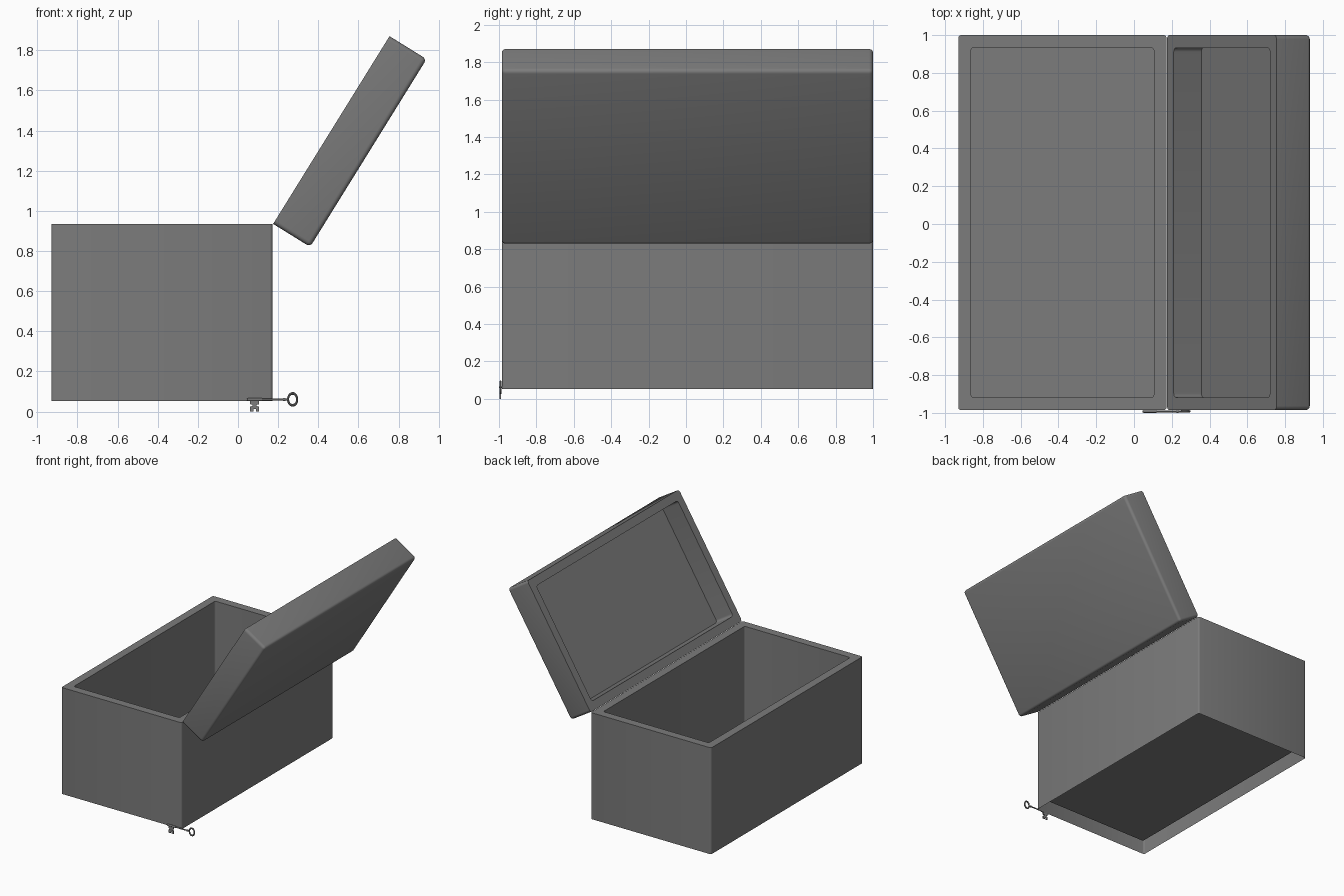
import bpy, bmesh, math
from mathutils import Matrix, Vector

if "Cube" in bpy.data.objects:
    bpy.data.objects.remove(bpy.data.objects["Cube"])

Y0, Y1 = -0.985, 1.0      # depth range shared by box and lid
WALL = 0.067
ROUND = math.radians(40)

dark = bpy.data.materials.new("dark_grey")
dark.diffuse_color = (0.2, 0.2, 0.2, 1)
dark.use_nodes = True
dark.node_tree.nodes["Principled BSDF"].inputs["Base Color"].default_value = dark.diffuse_color


def finish(name, bm, matrix=Matrix()):
    bmesh.ops.recalc_face_normals(bm, faces=bm.faces)
    me = bpy.data.meshes.new(name)
    bm.to_mesh(me)
    bm.free()
    me.materials.append(dark)
    ob = bpy.data.objects.new(name, me)
    bpy.context.collection.objects.link(ob)
    ob.matrix_world = matrix
    bpy.ops.object.select_all(action='DESELECT')
    ob.select_set(True)
    bpy.context.view_layer.objects.active = ob
    bpy.ops.object.shade_smooth_by_angle(angle=ROUND)
    return ob


def ring(bm, x0, x1, y0, y1, z):
    return [bm.verts.new((x, y, z)) for x, y in ((x0, y0), (x1, y0), (x1, y1), (x0, y1))]


def bridge(bm, a, b):
    for i in range(4):
        j = (i + 1) % 4
        bm.faces.new((a[i], a[j], b[j], b[i]))


def edges_between(a, b):
    return {e for v in a for e in v.link_edges if e.other_vert(v) in b}


def bevel(bm, edges, width, segments):
    bmesh.ops.bevel(bm, geom=list(edges), offset=width, segments=segments,
                    profile=0.5, affect='EDGES')


# Box: outer skin, top rim and inner tub, left open between the skins below
bm = bmesh.new()
bx0, bx1, top = -0.93, 0.172, 0.935
low = ring(bm, bx0, bx1, Y0, Y1, 0.053)
high = ring(bm, bx0, bx1, Y0, Y1, top)
rim = ring(bm, bx0 + WALL, bx1 - WALL, Y0 + WALL, Y1 - WALL, top)
inner = ring(bm, bx0 + WALL, bx1 - WALL, Y0 + WALL, Y1 - WALL, 0.121)
for a, b in ((low, high), (high, rim), (rim, inner)):
    bridge(bm, a, b)
bm.faces.new(inner)
bevel(bm, edges_between(low, high) | edges_between(rim, inner), 0.014, 3)
finish("chest_box", bm)

# Lid: shallow tray with rounded outer edges, swung open at the hinge line
bm = bmesh.new()
length, thick, depth = 1.1, 0.217, 0.172
outer = ring(bm, 0, length, Y0, Y1, -thick)
edge = ring(bm, 0, length, Y0, Y1, 0)
rim = ring(bm, WALL, length - WALL, Y0 + WALL, Y1 - WALL, 0)
inner = ring(bm, WALL, length - WALL, Y0 + WALL, Y1 - WALL, -depth)
bm.faces.new(outer)
for a, b in ((outer, edge), (edge, rim), (rim, inner)):
    bridge(bm, a, b)
bm.faces.new(inner)
bevel(bm, edges_between(outer, edge) | edges_between(outer, outer)
      | edges_between(rim, inner), 0.022, 4)
hinge = Matrix.Translation((0.175, 0, top)) @ Matrix.Rotation(math.radians(-58.2), 4, 'Y')
finish("chest_lid", bm, hinge)

# Key: shaft with collars, oval bow and a notched bit
KY, KZ = -0.992, 0.061


def rod(name, x0, x1, r):
    bm = bmesh.new()
    m = Matrix.Translation(((x0 + x1) / 2, KY, KZ)) @ Matrix.Rotation(math.pi / 2, 4, 'Y')
    bmesh.ops.create_cone(bm, cap_ends=True, segments=12, radius1=r, radius2=r,
                          depth=x1 - x0, matrix=m)
    finish(name, bm)


rod("key_shaft", 0.045, 0.248, 0.005)
rod("key_tip_sleeve", 0.05, 0.12, 0.0075)
rod("key_collar", 0.225, 0.236, 0.008)

bpy.ops.mesh.primitive_torus_add(major_segments=28, minor_segments=8, major_radius=0.0265,
                                 minor_radius=0.006, location=(0.272, KY, KZ),
                                 rotation=(math.pi / 2, 0, 0))
bow = bpy.context.object
bow.name = "key_bow"
bow.scale = (0.86, 1.12, 1)
bow.data.materials.append(dark)
bpy.ops.object.shade_smooth_by_angle(angle=ROUND)

bm = bmesh.new()
half = [(0.0, 0.056), (0.022, 0.056), (0.022, 0.037), (0.01, 0.034), (0.01, 0.028),
        (0.022, 0.025), (0.022, 0.0), (0.006, 0.0), (0.006, 0.012), (0.0, 0.012)]
profile = half + [(-x, z) for x, z in reversed(half[1:-1])]
face = bm.faces.new([bm.verts.new((0.083 + x, KY - 0.004, z)) for x, z in profile])
new = bmesh.ops.extrude_face_region(bm, geom=[face])["geom"]
bmesh.ops.translate(bm, vec=Vector((0, 0.008, 0)),
                    verts=[v for v in new if isinstance(v, bmesh.types.BMVert)])
finish("key_bit", bm)
